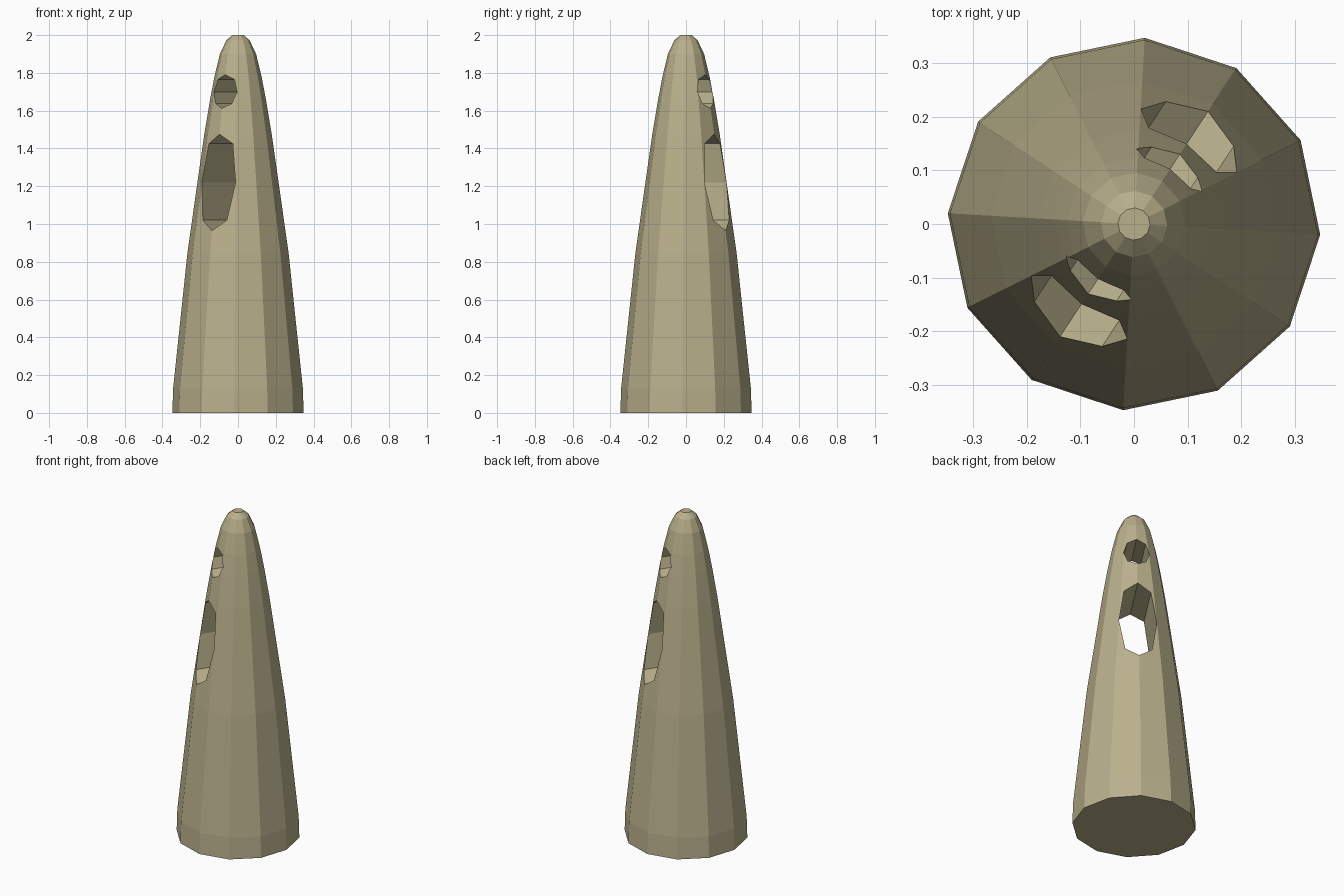
import bpy, bmesh, math

if "Cube" in bpy.data.objects:
    bpy.data.objects.remove(bpy.data.objects["Cube"])

SIDES = 12
TWIST = math.radians(-3.3)                    # rotation of the 12-sided body
AXIS = TWIST + math.radians(60)               # tunnels run along one ridge pair

stone = bpy.data.materials.new("beige stone")
stone.diffuse_color = (0.485, 0.434, 0.262, 1)
stone.use_nodes = True
stone.node_tree.nodes["Principled BSDF"].inputs["Base Color"].default_value = stone.diffuse_color


def loft(name, rings):
    """Closed solid through equally sized rings of points."""
    bm = bmesh.new()
    loops = [[bm.verts.new(p) for p in ring] for ring in rings]
    n = len(loops[0])
    for a, b in zip(loops, loops[1:]):
        for i in range(n):
            j = (i + 1) % n
            bm.faces.new((a[i], a[j], b[j], b[i]))
    bm.faces.new(loops[0][::-1])
    bm.faces.new(loops[-1])
    bmesh.ops.recalc_face_normals(bm, faces=bm.faces[:])
    mesh = bpy.data.meshes.new(name)
    bm.to_mesh(mesh)
    bm.free()
    mesh.materials.append(stone)
    ob = bpy.data.objects.new(name, mesh)
    bpy.context.collection.objects.link(ob)
    return ob


# Tapered spire body: (radius, height)
profile = [(0.348, 0), (0.344, 0.13), (0.268, 0.85), (0.178, 1.48),
           (0.148, 1.66), (0.125, 1.78), (0.096, 1.9), (0.062, 1.972), (0.03, 2.0)]
spire = loft("spire", [
    [(r * math.cos(TWIST + k * math.tau / SIDES),
      r * math.sin(TWIST + k * math.tau / SIDES), z) for k in range(SIDES)]
    for r, z in profile])


def tunnel(name, half_width, mid_z, top, shoulder, low_shoulder, bottom):
    """Cut an eight-sided hole straight through the spire."""
    w, s = half_width, half_width * 0.707
    outline = [(0, top), (s, shoulder), (w, mid_z), (s, low_shoulder),
               (0, bottom), (-s, low_shoulder), (-w, mid_z), (-s, shoulder)]
    c, n = math.cos(AXIS), math.sin(AXIS)
    cutter = loft(name, [[(d * c + u * n, d * n - u * c, z) for u, z in outline]
                         for d in (-0.5, 0.5)])
    cutter.hide_render = True
    mod = spire.modifiers.new(name, 'BOOLEAN')
    mod.operation = 'DIFFERENCE'
    mod.solver = 'EXACT'
    mod.object = cutter
    bpy.context.view_layer.objects.active = spire
    bpy.ops.object.modifier_apply(modifier=mod.name)
    bpy.data.objects.remove(cutter)


# Tall lower opening and small round upper opening
tunnel("lower_opening", 0.107, 1.22, 1.475, 1.425, 1.02, 0.965)
tunnel("upper_opening", 0.073, 1.70, 1.79, 1.766, 1.638, 1.612)
